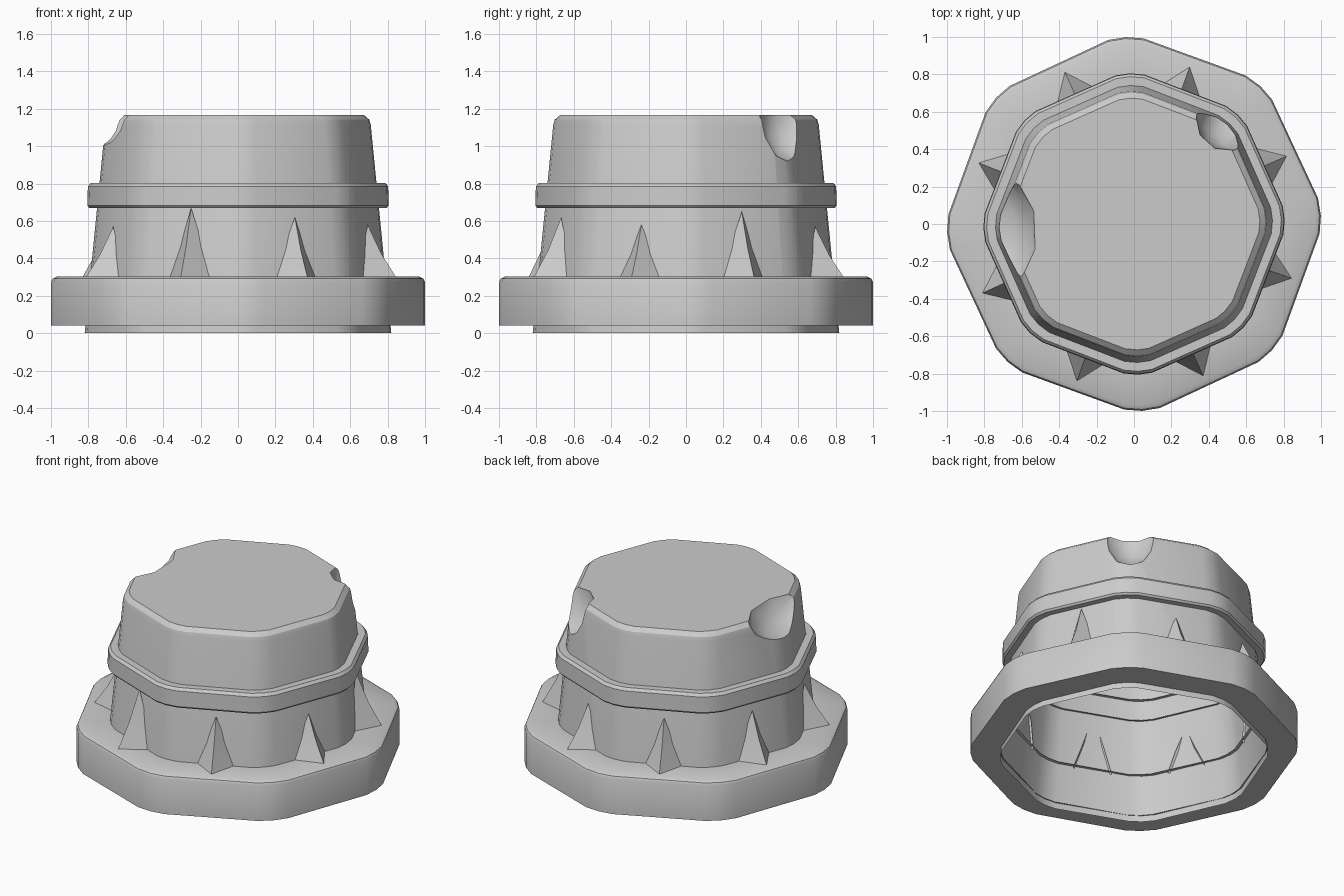
import bpy, bmesh
from math import sin, cos, radians, pi
from mathutils import Vector, Matrix

if "Cube" in bpy.data.objects:
    bpy.data.objects.remove(bpy.data.objects["Cube"])


def finish(name, bm, angle=32, smooth=True):
    bmesh.ops.recalc_face_normals(bm, faces=bm.faces[:])
    me = bpy.data.meshes.new(name)
    bm.to_mesh(me)
    bm.free()
    if smooth:
        me.shade_smooth()
        me.set_sharp_from_angle(angle=radians(angle))
    ob = bpy.data.objects.new(name, me)
    bpy.context.collection.objects.link(ob)
    return ob


def outline(r, turn):
    # octagon with softened corners, r = reach of a corner
    pts = []
    for k in range(8):
        a = radians(turn + 45 * k)
        for out, side in ((0.989, -0.095), (1.0, 0), (0.989, 0.095)):
            pts.append((r * (out * cos(a) - side * sin(a)),
                        r * (out * sin(a) + side * cos(a))))
    return pts


def octagon_loft(name, profile, turn, cap=False):
    bm = bmesh.new()
    rings = [[bm.verts.new((x, y, z)) for x, y in outline(r, turn)] for r, z in profile]
    n = len(rings[0])
    for lo, hi in zip(rings, rings[1:]):
        for i in range(n):
            j = (i + 1) % n
            bm.faces.new((lo[i], lo[j], hi[j], hi[i]))
    if cap:
        bm.faces.new(rings[0][::-1])
        bm.faces.new(rings[-1])
        return finish(name, bm)
    # open shell: make sure the outer side faces outward
    ob = finish(name, bm)
    return ob


def chip_cutter(name, loc, size, turn):
    bm = bmesh.new()
    bmesh.ops.create_icosphere(bm, subdivisions=2, radius=1)
    m = (Matrix.Translation(loc) @ Matrix.Rotation(radians(turn), 4, 'Z')
         @ Matrix.Diagonal((*size, 1)))
    bmesh.ops.transform(bm, matrix=m, verts=bm.verts[:])
    ob = finish(name, bm, smooth=False)
    ob.hide_render = True
    return ob


# tapered body with chamfered top
body = octagon_loft("body", [(0.82, 0), (0.71, 1.115), (0.702, 1.142), (0.673, 1.167)],
                    1.5, cap=True)

# two chips broken out of the top edge
cutters = [chip_cutter("chip_left", (-0.75, -0.04, 1.17), (0.23, 0.33, 0.175), 2),
           chip_cutter("chip_back", (0.50, 0.56, 1.16), (0.17, 0.17, 0.25), 48)]
for c in cutters:
    mod = body.modifiers.new(c.name, 'BOOLEAN')
    mod.operation = 'DIFFERENCE'
    mod.solver = 'EXACT'
    mod.object = c
dg = bpy.context.evaluated_depsgraph_get()
cut_mesh = bpy.data.meshes.new_from_object(body.evaluated_get(dg))
body.modifiers.clear()
for c in cutters:
    bpy.data.objects.remove(c)

# hollow underside: remove the bottom cap
bm = bmesh.new()
bm.from_mesh(cut_mesh)
caps = [f for f in bm.faces if all(v.co.z < 0.001 for v in f.verts)]
bmesh.ops.delete(bm, geom=caps, context='FACES')
bm.to_mesh(cut_mesh)
bm.free()
cut_mesh.shade_smooth()
cut_mesh.set_sharp_from_angle(angle=radians(32))
body.data = cut_mesh

# wide base flange and upper collar
octagon_loft("base_flange", [(0.81, 0.04), (1.0, 0.04), (1.0, 0.275), (0.992, 0.292),
                             (0.968, 0.304), (0.77, 0.304)], 2.5)
octagon_loft("collar", [(0.74, 0.67), (0.795, 0.67), (0.806, 0.682), (0.803, 0.785),
                        (0.788, 0.803), (0.72, 0.803)], 1.5)

# spikes leaning on the body: angle, apex height
spikes = [(24, 0.65), (70.5, 0.57), (114.5, 0.61), (158.5, 0.61),
          (204.5, 0.57), (250, 0.67), (294.5, 0.62), (341, 0.58)]
for k, (deg, top) in enumerate(spikes):
    a = radians(deg)
    rad, tan = Vector((cos(a), sin(a), 0)), Vector((-sin(a), cos(a), 0))
    bm = bmesh.new()

    def vert(r, t, z):
        return bm.verts.new(rad * r + tan * t + Vector((0, 0, z)))

    mid = 0.3 + (top - 0.3) * 0.45
    low = [vert(0.74, -0.125, 0.29), vert(0.90, 0, 0.29), vert(0.74, 0.125, 0.29)]
    up = [vert(0.725, -0.065, mid), vert(0.81, 0, mid), vert(0.725, 0.065, mid)]
    tip = vert(0.733, 0, top)
    for i, j in ((0, 1), (1, 2)):
        bm.faces.new((low[i], low[j], up[j], up[i]))
        bm.faces.new((up[i], up[j], tip))
    finish("spike_%d" % (k + 1), bm)
